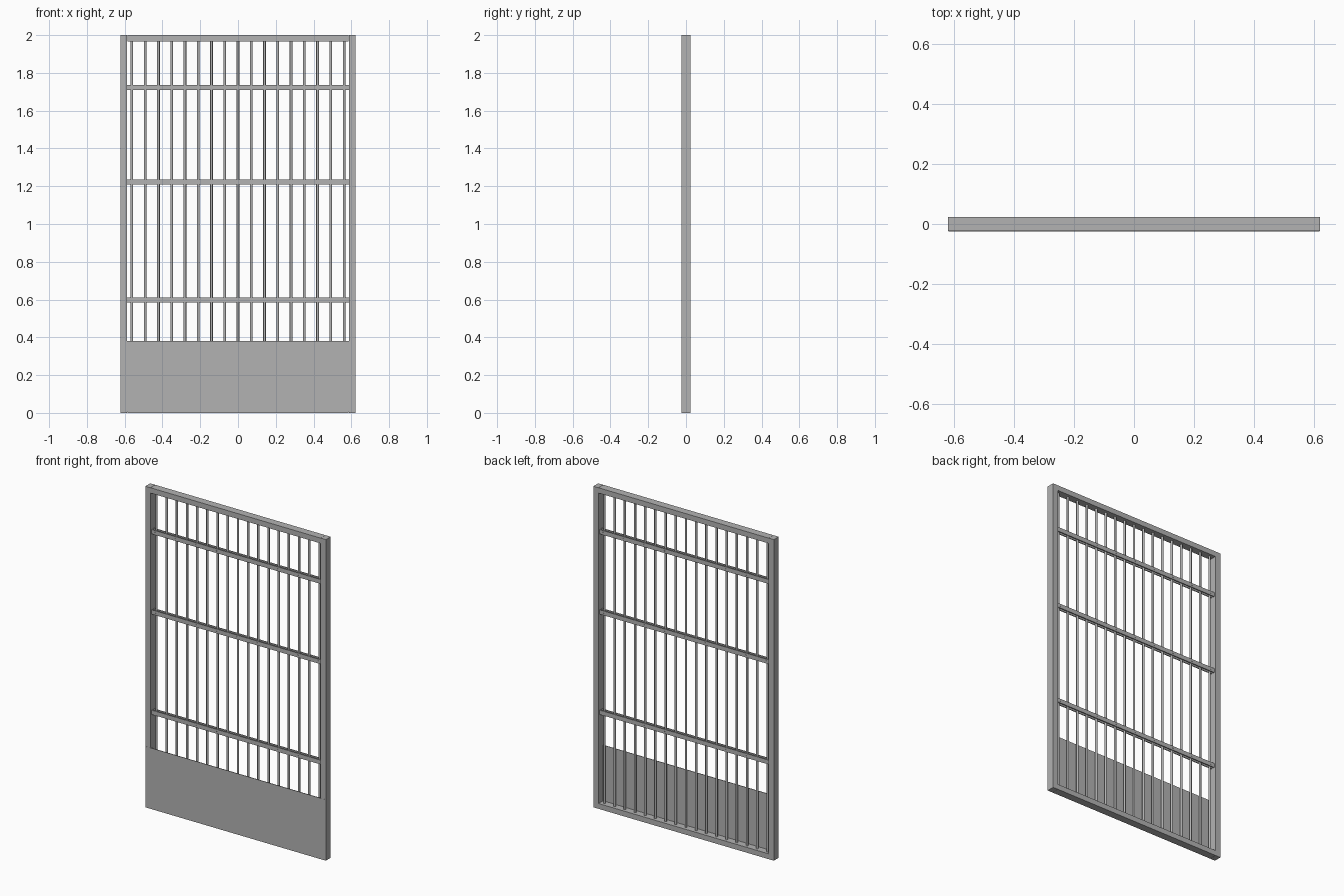
import bpy

old = bpy.data.objects.get("Cube")
if old:
    bpy.data.objects.remove(old, do_unlink=True)

# Single bare steel colour
steel = bpy.data.materials.new("grey_steel")
steel.use_nodes = True
colour = (0.45, 0.45, 0.45, 1)
steel.diffuse_color = colour
steel.node_tree.nodes["Principled BSDF"].inputs["Base Color"].default_value = colour

HALF_W, HALF_D, HEIGHT = 0.622, 0.024, 2.0
POST_W = 0.035
INNER = HALF_W - POST_W
RAIL_H = 0.033
BAR_R = 0.007
FLAT_T = 0.006
FLAT_H = 0.027
BAR_COUNT, BAR_STEP = 17, 0.0702
FLAT_HEIGHTS = (0.597, 1.222, 1.722)


def finish(name):
    obj = bpy.context.object
    obj.name = name
    obj.data.materials.append(steel)
    return obj


def box(name, low, high):
    """Box between two opposite corners."""
    centre = [(a + b) / 2 for a, b in zip(low, high)]
    size = [b - a for a, b in zip(low, high)]
    bpy.ops.mesh.primitive_cube_add(size=1, location=centre)
    obj = finish(name)
    obj.scale = size
    bpy.ops.object.transform_apply(location=False, rotation=False, scale=True)
    return obj


def rod(name, radius, length, centre, sides, rotation=(0, 0, 0)):
    bpy.ops.mesh.primitive_cylinder_add(vertices=sides, radius=radius, depth=length,
                                        location=centre, rotation=rotation)
    obj = finish(name)
    bpy.ops.object.shade_smooth_by_angle()
    return obj


# Outer frame: two full-height posts, top and bottom rails fitted between
box("right_post", (-HALF_W, -HALF_D, 0), (-INNER, HALF_D, HEIGHT))
box("left_post", (INNER, -HALF_D, 0), (HALF_W, HALF_D, HEIGHT))
rail_end = INNER - 0.001
box("bottom_rail", (-rail_end, -HALF_D, 0), (rail_end, HALF_D, RAIL_H))
box("top_rail", (-rail_end, -HALF_D, HEIGHT - RAIL_H), (rail_end, HALF_D, HEIGHT))

# Kick sheet over the front of the frame
box("kick_sheet", (-HALF_W + 0.002, -HALF_D - 0.0006, 0.006),
    (HALF_W - 0.002, -HALF_D + 0.003, 0.38))

# Vertical bars
bar_xs = [(i - BAR_COUNT // 2) * BAR_STEP for i in range(BAR_COUNT)]
for i, x in enumerate(bar_xs):
    rod(f"bar_{i + 1}", BAR_R, HEIGHT - 2 * RAIL_H + 0.004, (x, 0, HEIGHT / 2), 16)

# Paired flat strips clamping the bars, riveted through every second bar
for row, z in enumerate(FLAT_HEIGHTS, 1):
    for side, sign in (("front", -1), ("back", 1)):
        ys = sorted((sign * BAR_R, sign * (BAR_R + FLAT_T)))
        box(f"{side}_strip_{row}", (-INNER, ys[0], z - FLAT_H / 2),
            (INNER, ys[1], z + FLAT_H / 2))
    for n, x in enumerate(bar_xs[::2], 1):
        rod(f"rivet_{row}_{n}", 0.004, 2 * (BAR_R + FLAT_T) + 0.003, (x, 0, z), 10,
            (1.5708, 0, 0))
